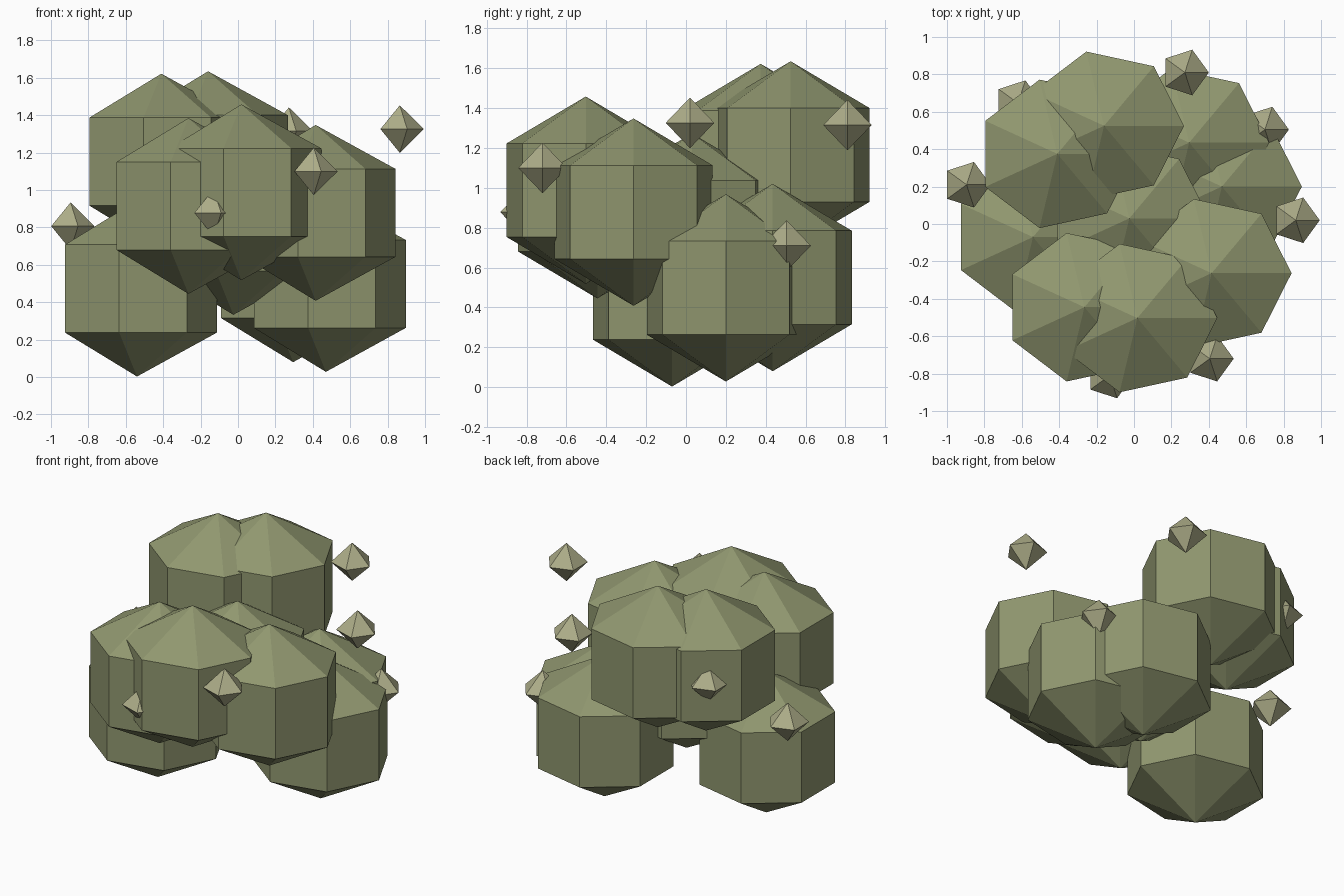
import bpy, bmesh
from math import sin, cos, pi

if "Cube" in bpy.data.objects:
    bpy.data.objects.remove(bpy.data.objects["Cube"])


def material(name, color):
    m = bpy.data.materials.new(name)
    m.diffuse_color = (*color, 1)
    m.use_nodes = True
    m.node_tree.nodes["Principled BSDF"].inputs["Base Color"].default_value = m.diffuse_color
    return m


def faceted_ball(name, center, radii, sides, bands, mat):
    """Flat-shaded low-poly sphere, first corner on +x."""
    bm = bmesh.new()
    top = bm.verts.new((0, 0, radii[2]))
    bottom = bm.verts.new((0, 0, -radii[2]))
    rings = []
    for b in range(1, bands):
        p = pi * b / bands
        rings.append([bm.verts.new((radii[0] * sin(p) * cos(2 * pi * i / sides),
                                    radii[1] * sin(p) * sin(2 * pi * i / sides),
                                    radii[2] * cos(p))) for i in range(sides)])
    for i in range(sides):
        j = (i + 1) % sides
        bm.faces.new((top, rings[0][i], rings[0][j]))
        for up, low in zip(rings, rings[1:]):
            bm.faces.new((up[i], low[i], low[j], up[j]))
        bm.faces.new((bottom, rings[-1][j], rings[-1][i]))
    me = bpy.data.meshes.new(name)
    bm.to_mesh(me)
    bm.free()
    me.materials.append(mat)
    ob = bpy.data.objects.new(name, me)
    ob.location = center
    bpy.context.collection.objects.link(ob)


leaf = material("leaf_green", (0.28, 0.31, 0.16))
pale = material("pale_bud", (0.42, 0.42, 0.25))

# Foliage clumps: seven-sided balls, slightly wider in x
clumps = [
    (-0.54, -0.07, 0.473), (0.47, 0.20, 0.498), (0.295, 0.435, 0.55),
    (-0.025, 0.03, 0.803), (-0.16, 0.525, 1.165), (-0.41, 0.375, 1.152),
    (-0.265, -0.445, 0.915), (0.018, -0.503, 0.988), (0.415, -0.263, 0.878),
]
for n, c in enumerate(clumps, 1):
    faceted_ball(f"foliage_clump_{n}", c, (0.4935, 0.47, 0.47), 7, 3, leaf)

# Buds: small five-sided double pyramids scattered round the outside
buds = [
    (0.865, 0.02, 1.326), (0.272, 0.81, 1.315), (-0.895, 0.21, 0.807),
    (0.405, -0.72, 1.10), (-0.13, -0.81, 0.878), (0.70, 0.505, 0.71),
    (-0.62, 0.646, 1.16),
]
for n, c in enumerate(buds, 1):
    faceted_ball(f"bud_{n}", c, (0.128, 0.128, 0.127), 5, 2, pale)
